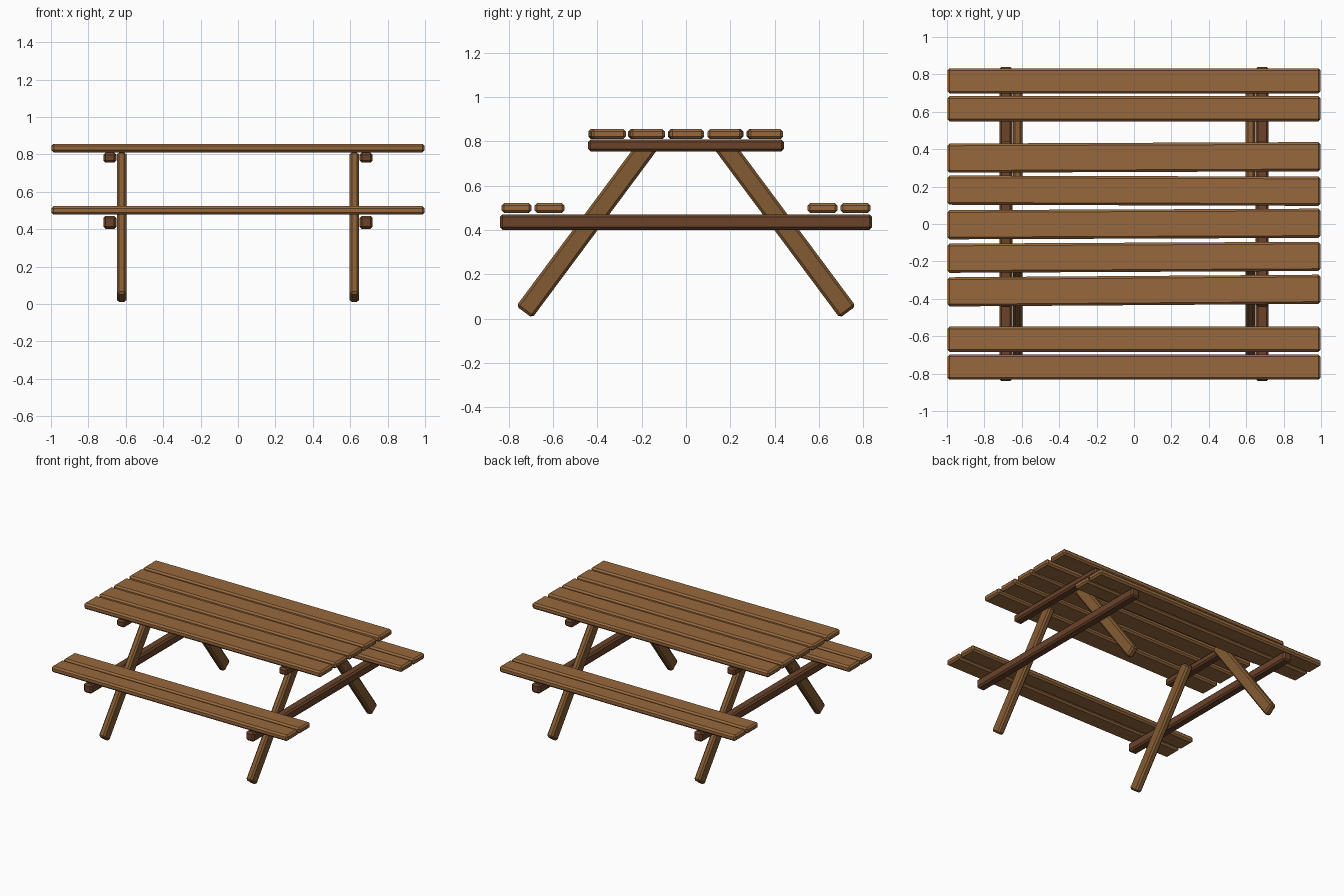
import bpy
from math import atan2, hypot

if "Cube" in bpy.data.objects:
    bpy.data.objects.remove(bpy.data.objects["Cube"])


def material(name, rgb):
    m = bpy.data.materials.new(name)
    m.diffuse_color = (*rgb, 1)
    m.use_nodes = True
    m.node_tree.nodes["Principled BSDF"].inputs["Base Color"].default_value = m.diffuse_color
    return m


PLANK = material("plank_wood", (0.31, 0.14, 0.047))
LEG = material("leg_wood", (0.23, 0.105, 0.033))
BEAM = material("beam_wood", (0.145, 0.057, 0.023))


def board(name, loc, size, mat, rot=(0, 0, 0), chamfer=0.012):
    bpy.ops.mesh.primitive_cube_add(size=1, location=loc)
    ob = bpy.context.object
    ob.name = name
    ob.scale = size
    bpy.ops.object.transform_apply(location=False, rotation=False, scale=True)
    ob.rotation_euler = rot
    ob.data.materials.append(mat)
    bev = ob.modifiers.new("chamfer", 'BEVEL')
    bev.width = chamfer
    bev.segments = 1
    return ob


# Table top: five planks, each laid very slightly askew
for i, turn in enumerate((0.007, 0.005, 0.004, -0.003, 0.004)):
    board("top_plank", (0, (i - 2) * 0.178, 0.833), (1.995, 0.156, 0.046),
          PLANK, (0, 0, turn))

# Benches: two planks per side
for side in (-1, 1):
    for y in (0.616, 0.765):
        board("bench_plank", (0, side * y, 0.50), (1.995, 0.135, 0.046), PLANK)

# End frames: cross beams and splayed legs
foot, head = (0.73, 0.03), (0.165, 0.79)
dy, dz = foot[0] - head[0], head[1] - foot[1]
for end in (-1, 1):
    board("top_cross_beam", (end * 0.685, 0, 0.782), (0.07, 0.885, 0.054), BEAM)
    board("bench_cross_beam", (end * 0.685, 0, 0.436), (0.07, 1.68, 0.07), BEAM)
    for side in (-1, 1):
        board("leg", (end * 0.622, side * (foot[0] + head[0]) / 2, (foot[1] + head[1]) / 2),
              (0.05, 0.09, hypot(dy, dz)), LEG, (side * atan2(dy, dz), 0, 0))
